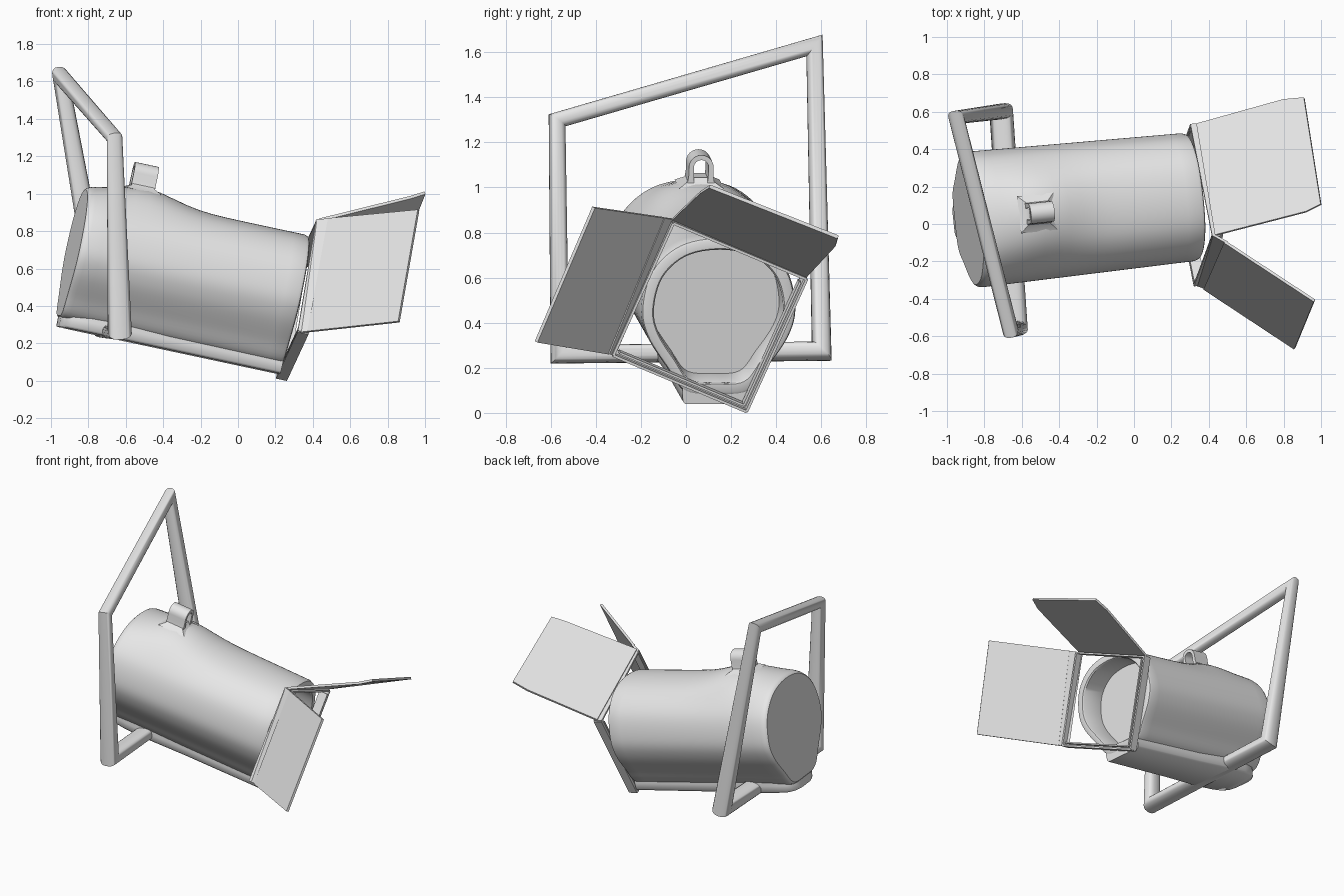
import bpy, bmesh, math
from mathutils import Vector, Matrix

if "Cube" in bpy.data.objects:
    bpy.data.objects.remove(bpy.data.objects["Cube"])

# Lamp axis frame: u along the barrel, v sideways, w up
D = Vector((0.973, 0.102, -0.208)).normalized()
L = Vector((-0.105, 0.995, 0)).normalized()
W = D.cross(L)
C0 = Vector((-0.89, 0.02, 0.67))

grey = bpy.data.materials.new("light_grey")
grey.diffuse_color = (0.8, 0.8, 0.8, 1)
grey.use_nodes = True
grey.node_tree.nodes["Principled BSDF"].inputs["Base Color"].default_value = grey.diffuse_color


def loc(u, v, w):
    return C0 + D * u + L * v + W * w


def finish(name, bm, angle=35):
    bmesh.ops.recalc_face_normals(bm, faces=bm.faces)
    me = bpy.data.meshes.new(name)
    bm.to_mesh(me)
    bm.free()
    for p in me.polygons:
        p.use_smooth = True
    me.set_sharp_from_angle(angle=math.radians(angle))
    me.materials.append(grey)
    ob = bpy.data.objects.new(name, me)
    bpy.context.collection.objects.link(ob)
    return ob


def loft(name, rings, closed=False, angle=35):
    bm = bmesh.new()
    vs = [[bm.verts.new(p) for p in r] for r in rings]
    n = len(vs[0])
    for i in range(len(vs) if closed else len(vs) - 1):
        a, b = vs[i], vs[(i + 1) % len(vs)]
        for j in range(n):
            k = (j + 1) % n
            bm.faces.new((a[j], a[k], b[k], b[j]))
    if not closed:
        bm.faces.new(vs[0])
        bm.faces.new(vs[-1])
    return finish(name, bm, angle)


def spline(pts, steps):
    # closed Catmull-Rom curve
    out, n = [], len(pts)
    for i in range(n):
        p0, p1, p2, p3 = (Vector(pts[(i + k - 1) % n]) for k in range(4))
        for s in range(steps):
            t = s / steps
            out.append(0.5 * (2 * p1 + (p2 - p0) * t + (2 * p0 - 5 * p1 + 4 * p2 - p3) * t * t
                              + (3 * p1 - p0 - 3 * p2 + p3) * t ** 3))
    return out


def beam(name, a, b, axis, depth, width):
    # box between two points; depth runs along axis
    t = (b - a).normalized()
    s = t.cross(axis).normalized()
    rings = [[p + axis * x * depth / 2 + s * y * width / 2
              for x, y in ((1, 1), (-1, 1), (-1, -1), (1, -1))] for p in (a, b)]
    return loft(name, rings)


def plate(name, pts, t):
    # flat panel of even thickness
    pts = [Vector(p) for p in pts]
    n = (pts[1] - pts[0]).cross(pts[-1] - pts[0]).normalized() * t / 2
    return loft(name, [[p - n for p in pts], [p + n for p in pts]])


# Barrel: rounded triangle section, hollow mouth with a lens wall inside
half = [(0.19, 0.335), (0.32, 0.22), (0.365, 0.05), (0.335, -0.08), (0.24, -0.22), (0.15, -0.33)]
section = spline([(0, 0.37)] + half + [(0, -0.345)] + [(-v, w) for v, w in reversed(half)], 6)


def ring(u, s=1.0):
    out = []
    taper = 1 - 0.06 * max(u, 0) / 1.22
    for v, w in section:
        bump = 0.065 * math.exp(-((u - 0.32) / 0.22) ** 2) * max(0, w / 0.37) ** 6
        out.append(loc(u, v * taper * s, 0.01 + (w - 0.01) * s + bump))
    return out


rings = [ring(0, 0.95), ring(0.008, 0.975), ring(0.02, 0.99), ring(0.04)]
rings += [ring(0.04 + 1.16 * i / 16) for i in range(1, 17)]
rings += [ring(1.215, 0.985), ring(1.22, 0.96), ring(1.22, 0.86), ring(1.21, 0.84), ring(1.04, 0.83)]
loft("barrel", rings)

# Base rail under the barrel, flared toward the yoke and rounded at the back
rail = []
for u, hw in ((0.005, 0.07), (0.02, 0.12), (0.06, 0.155), (0.15, 0.17), (0.3, 0.175), (0.6, 0.16), (1.215, 0.15)):
    rail.append([loc(u, v, w) for v, w in ((-hw, -0.29), (-hw - 0.004, -0.335), (-hw, -0.375),
                 (-hw + 0.012, -0.387), (hw - 0.012, -0.387), (hw, -0.375), (hw + 0.004, -0.335), (hw, -0.29))])
loft("base_rail", rail, angle=50)

# Hanging loop on top: arch with flared feet
arc = [(0.13, 0.385), (0.085, 0.41), (0.06, 0.435), (0.055, 0.465)]
arc += [(0.055 * math.cos(math.pi * i / 12), 0.505 + 0.055 * math.sin(math.pi * i / 12)) for i in range(13)]
arc += [(-v, w) for v, w in reversed(arc[:4])]
inn = [(0.03, 0.385), (0.03, 0.41), (0.03, 0.44), (0.032, 0.465)]
inn += [(0.033 * math.cos(math.pi * i / 12), 0.505 + 0.033 * math.sin(math.pi * i / 12)) for i in range(13)]
inn += [(-v, w) for v, w in reversed(inn[:4])]
loft("hanging_loop", [[loc(0.23, *a), loc(0.36, *a), loc(0.36, *b), loc(0.23, *b)] for a, b in zip(arc, inn)])
loft("loop_foot", [[loc(u, v, w) for u, v in ((0.295 - r, -r), (0.295 + r, -r), (0.295 + r, r), (0.295 - r, r))]
                   for r, w in ((0.1, 0.415), (0.065, 0.435), (0.05, 0.455))])

# Yoke: closed four-sided tube with mitred corners, thicker toward the bottom
corners = [Vector(p) for p in ((-0.95, 0.57, 1.63), (-0.66, -0.572, 1.298),
                               (-0.632, -0.56, 0.26), (-0.71, 0.602, 0.274))]
size = [(0.042, 0.036), (0.042, 0.036), (0.064, 0.04), (0.064, 0.042)]
nrm = (corners[2] - corners[0]).cross(corners[3] - corners[1]).normalized()
tube = []
for i, p in enumerate(corners):
    t0 = (p - corners[i - 1]).normalized()
    t1 = (corners[(i + 1) % 4] - p).normalized()
    flat = (t0 + t1).normalized()
    m = flat.cross(nrm).normalized()
    mitre = 1 / flat.dot(t0)
    r = []
    for j in range(20):
        c, s = math.cos(j * math.pi / 10), math.sin(j * math.pi / 10)
        c = math.copysign(abs(c) ** 0.8, c)
        s = math.copysign(abs(s) ** 0.8, s)
        r.append(p + nrm * c * size[i][0] + m * s * size[i][1] * mitre)
    tube.append(r)
loft("yoke", tube, closed=True, angle=50)

# Square door frame in front of the mouth, rolled; open lower sides carry twin rails
roll = Matrix.Rotation(math.radians(-23), 2)


def fpt(a, b, h, u=1.255):
    q = roll @ Vector((a * h, b * h))
    return loc(u, q.x - 0.045, q.y + 0.02)


sides = [(-1, 1), (-1, -1), (1, -1), (1, 1)]
for i in range(4):
    a, b = sides[i], sides[(i + 1) % 4]
    beam("frame_outer_rail", fpt(*a, 0.326), fpt(*b, 0.326), D, 0.06, 0.012)
    if i in (1, 2):
        beam("frame_inner_rail", fpt(*a, 0.304), fpt(*b, 0.304), D, 0.06, 0.010)
        beam("frame_web", fpt(*a, 0.315, 1.235), fpt(*b, 0.315, 1.235), D, 0.012, 0.026)

# Two open barn doors; the side one has a bent hinge flange
plate("side_door_flange", [(0.42, -0.055, 0.86), (0.5, -0.1, 0.866), (0.39, -0.345, 0.264), (0.32, -0.32, 0.255)], 0.014)
plate("side_door", [(0.485, -0.095, 0.866), (0.965, -0.41, 0.912), (0.86, -0.665, 0.315), (0.375, -0.345, 0.262)], 0.016)
plate("top_door", [(0.435, -0.06, 0.86), (0.92, 0.065, 0.98), (1.0, 0.105, 1.005),
                   (0.91, 0.675, 0.78), (0.80, 0.665, 0.745), (0.335, 0.535, 0.605)], 0.016)
